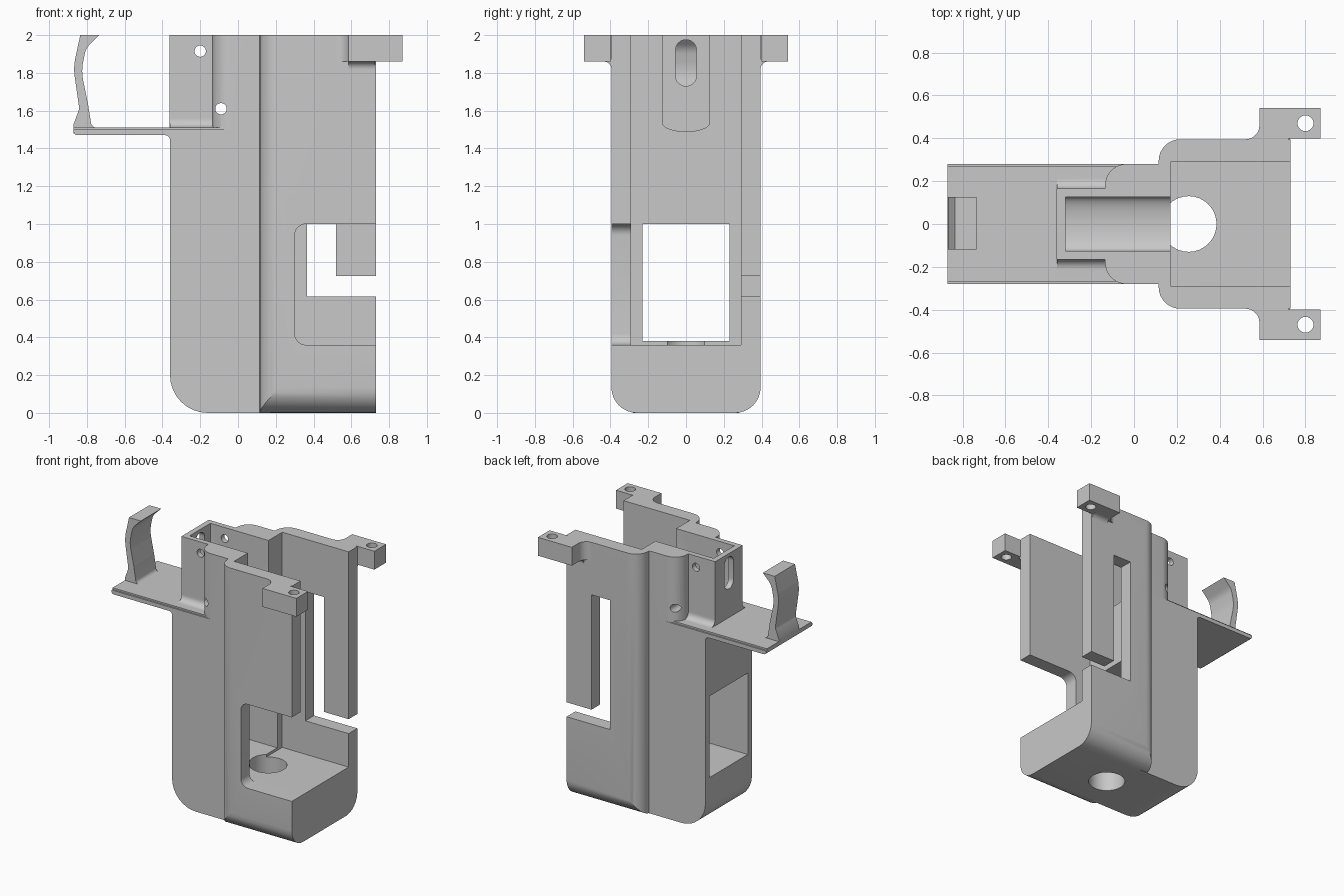
import bpy, bmesh, math
from mathutils import Vector

if "Cube" in bpy.data.objects:
    bpy.data.objects.remove(bpy.data.objects["Cube"])

grey = bpy.data.materials.new("plain grey")
grey.use_nodes = True
COLOUR = (0.58, 0.58, 0.58, 1)
grey.diffuse_color = COLOUR
grey.node_tree.nodes["Principled BSDF"].inputs["Base Color"].default_value = COLOUR


def rounded(points, steps=8):
    """Outline with a fillet at every corner that has a third value (radius)."""
    out = []
    for i, p in enumerate(points):
        c = Vector(p[:2])
        if len(p) == 2:
            out.append(c)
            continue
        u = (Vector(points[i - 1][:2]) - c).normalized()
        v = (Vector(points[(i + 1) % len(points)][:2]) - c).normalized()
        half = u.angle(v) / 2
        r = p[2]
        centre = c + (u + v).normalized() * (r / math.sin(half))
        a = c + u * (r / math.tan(half)) - centre
        b = c + v * (r / math.tan(half)) - centre
        sweep = math.pi - 2 * half
        for k in range(steps + 1):
            t = k / steps
            arm = a * math.sin((1 - t) * sweep) + b * math.sin(t * sweep)
            out.append(centre + arm / math.sin(sweep))
    return out


def prism(name, points, axis, lo, hi):
    """Extrude an outline along an axis."""
    place = {"x": lambda p, t: (t, p[0], p[1]),
             "y": lambda p, t: (p[0], t, p[1]),
             "z": lambda p, t: (p[0], p[1], t)}[axis]
    bm = bmesh.new()
    face = bm.faces.new([bm.verts.new(place(p, lo)) for p in rounded(points)])
    moved = bmesh.ops.extrude_face_region(bm, geom=[face], use_keep_orig=True)["geom"]
    shift = Vector(place((0, 0), hi - lo))
    bmesh.ops.translate(bm, vec=shift, verts=[g for g in moved if isinstance(g, bmesh.types.BMVert)])
    bmesh.ops.recalc_face_normals(bm, faces=bm.faces)
    mesh = bpy.data.meshes.new(name)
    bm.to_mesh(mesh)
    bm.free()
    mesh.materials.append(grey)
    ob = bpy.data.objects.new(name, mesh)
    bpy.context.collection.objects.link(ob)
    return ob


def box(name, x, y, z):
    return prism(name, [(x[0], y[0]), (x[1], y[0]), (x[1], y[1]), (x[0], y[1])], "z", *z)


def disc(name, a, b, r, axis, lo, hi):
    ring = [(a + r * math.cos(k * math.tau / 32), b + r * math.sin(k * math.tau / 32)) for k in range(32)]
    return prism(name, ring, axis, lo, hi)


def combine(ob, tool, operation="DIFFERENCE"):
    mod = ob.modifiers.new("cut", "BOOLEAN")
    mod.object, mod.operation, mod.solver = tool, operation, "EXACT"
    bpy.context.view_layer.objects.active = ob
    bpy.ops.object.modifier_apply(modifier=mod.name)
    bpy.data.objects.remove(tool)


def mirrored(half):
    """Close an outline that is symmetric across its second coordinate."""
    return half + [(p[0], -p[1], *p[2:]) for p in reversed(half)]


# Wide shell with rounded bottom edges, open on the side
frame = prism("main_frame", mirrored([(0.73, 0.395), (0.115, 0.395, 0.1)]), "z", 0, 2)
combine(frame, prism("rounding", [(-0.395, 0, 0.135), (0.395, 0, 0.135), (0.395, 3), (-0.395, 3)],
                     "x", -1, 1), "INTERSECT")
combine(frame, box("cavity", (0.17, 1), (-0.29, 0.29), (0.36, 3)))
combine(frame, prism("front_window", [(0.3, 0.36, 0.06), (1, 0.36), (1, 1), (0.3, 1, 0.06)],
                     "y", -0.6, -0.25))
combine(frame, prism("back_slot", [(0.365, 0.615), (1, 0.615), (1, 0.725), (0.52, 0.725),
                                   (0.52, 1.6), (0.365, 1.6)], "y", 0.25, 0.6))

# Narrow core with the thin plate on top
core = prism("core", [(-0.36, 0, 0.2), (0.17, 0), (0.17, 1.5), (-0.87, 1.5), (-0.87, 1.47, 0.02),
                      (-0.36, 1.47, 0.025)], "y", -0.28, 0.28)
combine(frame, core, "UNION")
combine(frame, box("plate_top", (-0.87, 0.0), (-0.268, 0.268), (1.48, 1.512)), "UNION")

# Upper housing with rounded shoulders and flared foot
housing = prism("housing", mirrored([(0.17, 0.28), (-0.135, 0.28, 0.1), (-0.135, 0.165), (-0.362, 0.165)]),
                "z", 1.49, 2)
combine(frame, housing, "UNION")
for s in (-1, 1):
    foot = prism("foot", [(s * 0.15, 1.5), (s * 0.25, 1.5), (s * 0.25, 1.512), (s * 0.165, 1.512, 0.045),
                          (s * 0.165, 1.57), (s * 0.15, 1.57)], "x", -0.36, -0.1)
    combine(frame, foot, "UNION")

# Openings: trough, end slot, lower window, floor hole and pin holes
arc = [(0.125 * math.sin(a), 1.535 - 0.045 * math.cos(a))
       for a in (k * math.pi / 16 for k in range(-8, 9))]
combine(frame, prism("trough", arc + [(0.125, 3), (-0.125, 3)], "x", -0.32, 0.3))
combine(frame, prism("end_slot", [(-0.055, 1.73, 0.054), (0.055, 1.73, 0.054),
                                  (0.055, 1.975, 0.054), (-0.055, 1.975, 0.054)], "x", -0.5, -0.2))
combine(frame, box("lower_window", (-0.6, 0.3), (-0.23, 0.23), (0.38, 1)))
combine(frame, disc("floor_hole", 0.255, 0, 0.13, "z", -0.5, 0.6))
for x, z in ((-0.2, 1.915), (-0.09, 1.61)):
    combine(frame, disc("pin_hole", x, z, 0.03, "y", -0.6, 0.6))
parts = [frame]

# Curved hook on the plate
hook = [(-0.73, 1.505), (-0.775, 1.515, 0.03), (-0.795, 1.64, 0.1), (-0.83, 1.81, 0.25), (-0.805, 1.93, 0.1),
        (-0.735, 2), (-0.835, 2), (-0.872, 1.83, 0.3), (-0.84, 1.61, 0.06), (-0.87, 1.53), (-0.87, 1.505)]
parts.append(prism("hook", hook, "y", -0.12, 0.125))

# Mounting lugs with screw holes and a small fillet underneath
for side, s in (("front", -1), ("back", 1)):
    lug = prism(side + "_lug", [(0.5, s * 0.37), (0.72, s * 0.37), (0.72, s * 0.4), (0.87, s * 0.4),
                                (0.87, s * 0.54), (0.585, s * 0.54), (0.585, s * 0.395, 0.065),
                                (0.5, s * 0.395)], "z", 1.86, 2)
    combine(lug, disc("screw_hole", 0.8, s * 0.47, 0.037, "z", 1.5, 2.5))
    fillet = prism(side + "_lug_fillet", [(s * 0.37, 1.8), (s * 0.395, 1.8), (s * 0.395, 1.86, 0.04),
                                          (s * 0.45, 1.86), (s * 0.45, 1.87), (s * 0.37, 1.87)],
                   "x", 0.585, 0.725)
    parts += [lug, fillet]

bpy.ops.object.select_all(action="DESELECT")
for ob in parts:
    ob.select_set(True)
    bpy.context.view_layer.objects.active = ob
bpy.ops.object.shade_smooth_by_angle(angle=math.radians(30))
